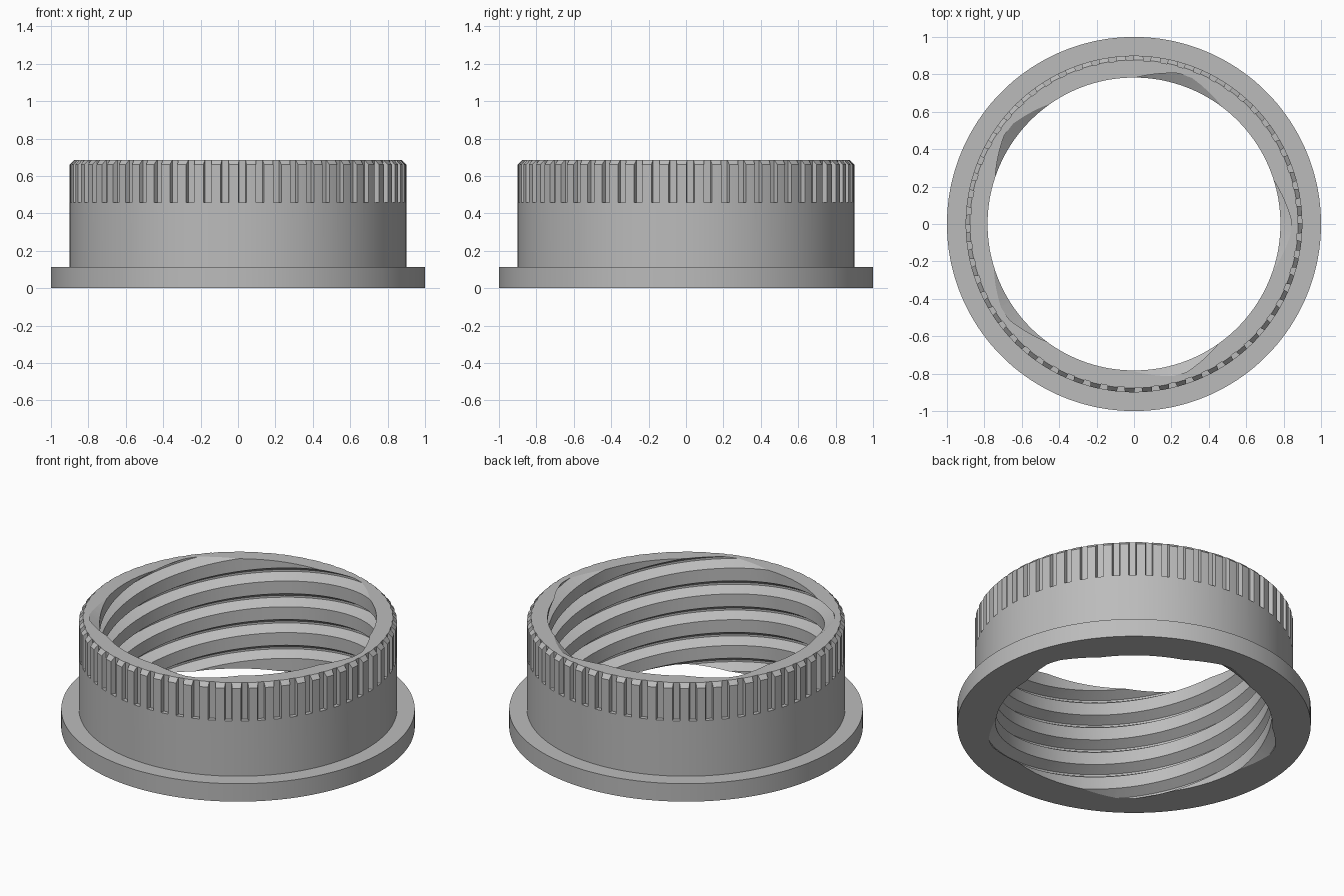
import bpy, bmesh
from math import pi, sin, cos, radians

if "Cube" in bpy.data.objects:
    bpy.data.objects.remove(bpy.data.objects["Cube"])

HEIGHT, BORE, ROOT = 0.685, 0.783, 0.84
STARTS, LEAD = 5, 0.805          # left-handed multi-start thread
NOTCHES = 60

grey = bpy.data.materials.new("light grey")
grey.diffuse_color = (0.50, 0.50, 0.50, 1)
grey.use_nodes = True
grey.node_tree.nodes["Principled BSDF"].inputs["Base Color"].default_value = grey.diffuse_color


def polar(r, a, z):
    return (r * cos(a), r * sin(a), z)


def make_object(name, bm):
    bmesh.ops.recalc_face_normals(bm, faces=bm.faces[:])
    mesh = bpy.data.meshes.new(name)
    bm.to_mesh(mesh)
    bm.free()
    obj = bpy.data.objects.new(name, mesh)
    bpy.context.collection.objects.link(obj)
    mesh.materials.append(grey)
    return obj


def skin(bm, rings, loop=False):
    """Join a row of equal closed sections into a solid."""
    rows = [[bm.verts.new(p) for p in ring] for ring in rings]
    n = len(rows[0])
    pairs = list(zip(rows, rows[1:]))
    if loop:
        pairs.append((rows[-1], rows[0]))
    for a, b in pairs:
        for i in range(n):
            j = (i + 1) % n
            bm.faces.new((a[i], a[j], b[j], b[i]))
    if not loop:
        bm.faces.new(rows[0])
        bm.faces.new(rows[-1])


# Flanged collar with a plain bore and chamfered top edge
profile = [(BORE, 0), (1.0, 0), (1.0, 0.112), (0.9, 0.112),
           (0.9, 0.66), (0.877, HEIGHT), (BORE, HEIGHT)]
bm = bmesh.new()
SEG = 180
skin(bm, [[polar(r, 2 * pi * i / SEG, z) for r, z in profile]
          for i in range(SEG)], loop=True)
collar = make_object("threaded_collar", bm)

# Grip notches around the upper wall
bm = bmesh.new()
for k in range(NOTCHES):
    mid = radians(1.5) + 2 * pi * k / NOTCHES
    section = [(0.874, -1.1), (0.874, 1.1), (0.93, 1.75), (0.93, -1.75)]
    skin(bm, [[polar(r, mid + radians(d), z) for r, d in section]
              for z in (0.457, 0.8)])
notch_cutter = make_object("notch_cutter", bm)

# Helical V-shaped thread grooves, running out through both ends
bm = bmesh.new()
groove = [(BORE - 0.018, -0.052), (ROOT, -0.006),
          (ROOT, 0.006), (BORE - 0.018, 0.052)]
STEPS = 110
for k in range(STARTS):
    start = radians(-1) + 2 * pi * k / STARTS
    rings = []
    for i in range(STEPS + 1):
        zc = -0.12 + 0.94 * i / STEPS
        a = start - 2 * pi * (zc - HEIGHT) / LEAD
        rings.append([polar(r, a, zc + dz) for r, dz in groove])
    skin(bm, rings)
thread_cutter = make_object("thread_cutter", bm)

# Cut the notches and thread, then drop the cutters
bpy.context.view_layer.objects.active = collar
collar.select_set(True)
for cutter in (notch_cutter, thread_cutter):
    cutter.hide_render = True
    mod = collar.modifiers.new("cut", 'BOOLEAN')
    mod.operation = 'DIFFERENCE'
    mod.solver = 'EXACT'
    mod.object = cutter
    bpy.ops.object.modifier_apply(modifier=mod.name)
    bpy.data.objects.remove(cutter)

bpy.ops.object.shade_smooth_by_angle(angle=radians(25))
